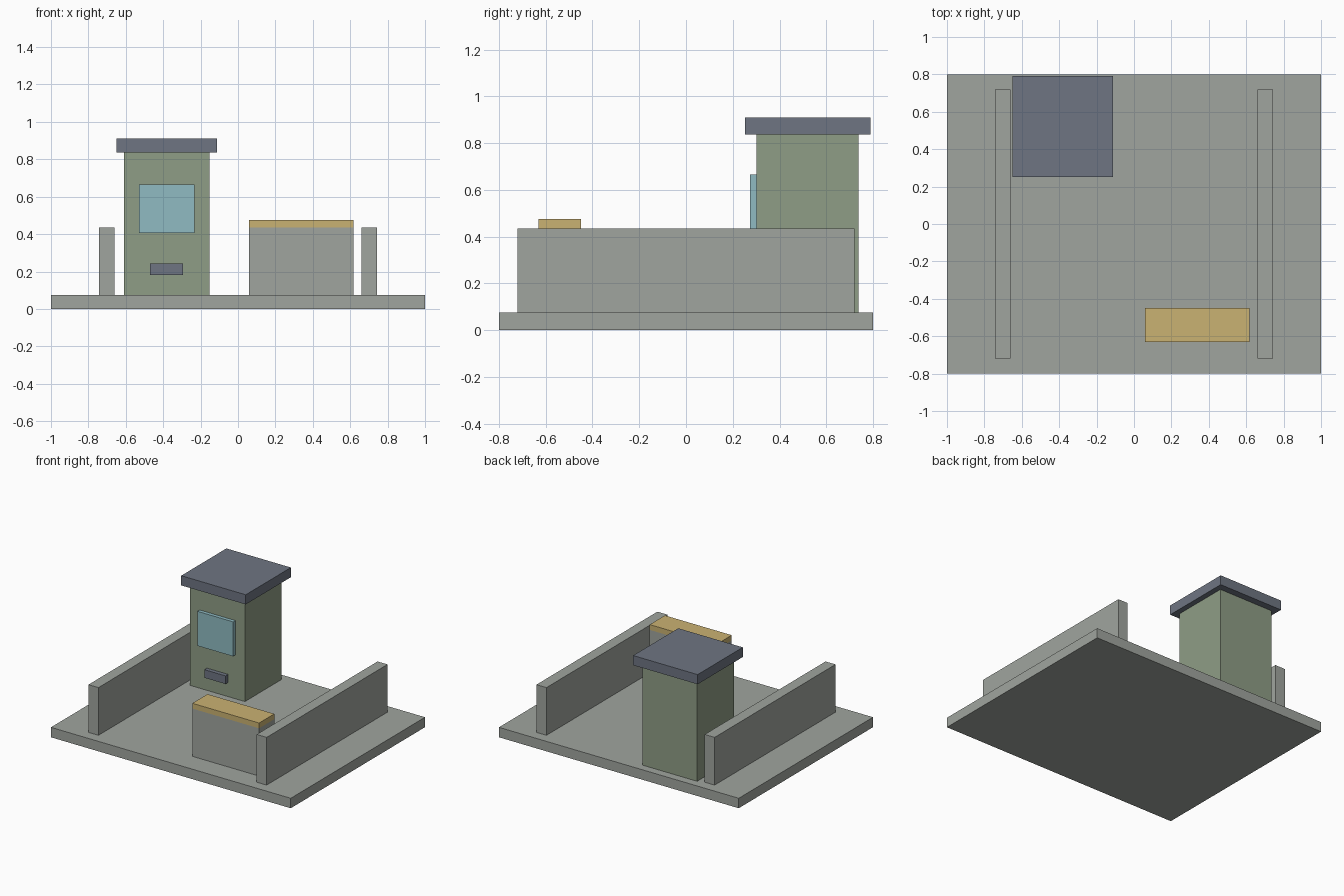
import bpy
import bmesh

if "Cube" in bpy.data.objects:
    bpy.data.objects.remove(bpy.data.objects["Cube"])


def material(name, rgb):
    """Flat material from 0-255 display colour, stored as linear."""
    lin = [((c / 255 + 0.055) / 1.055) ** 2.4 for c in rgb]
    m = bpy.data.materials.new(name)
    m.diffuse_color = (*lin, 1.0)
    m.use_nodes = True
    m.node_tree.nodes["Principled BSDF"].inputs["Base Color"].default_value = m.diffuse_color
    return m


concrete = material("concrete_grey", (160, 165, 159))
sage = material("sage_green", (143, 157, 134))
slate = material("slate_blue", (110, 117, 130))
glass = material("pale_blue_glass", (144, 187, 194))
ochre = material("ochre", (202, 178, 114))


def box(name, x, y, z, mat):
    """Box from (min, max) ranges on each axis."""
    bm = bmesh.new()
    bmesh.ops.create_cube(bm, size=1)
    for v in bm.verts:
        v.co = [r[0] if c < 0 else r[1] for c, r in zip(v.co, (x, y, z))]
    mesh = bpy.data.meshes.new(name)
    bm.to_mesh(mesh)
    bm.free()
    mesh.materials.append(mat)
    obj = bpy.data.objects.new(name, mesh)
    bpy.context.collection.objects.link(obj)
    return obj


FLOOR = 0.075   # top of the slab
WALL = 0.435    # top of the low walls
EAVE = 0.837    # underside of the booth roof

# Ground slab
box("base_slab", (-1, 1), (-0.8, 0.8), (0, FLOOR), concrete)

# Low side walls
for side, x in (("left", (-0.743, -0.66)), ("right", (0.66, 0.743))):
    box(side + "_wall", x, (-0.72, 0.72), (FLOOR, WALL), concrete)

# Booth with overhanging flat roof
box("booth_body", (-0.61, -0.153), (0.301, 0.738), (FLOOR, EAVE), sage)
box("booth_roof", (-0.65, -0.112), (0.252, 0.79), (EAVE, 0.91), slate)

# Window and tray on the booth front
box("booth_window", (-0.53, -0.233), (0.274, 0.301), (0.405, 0.665), glass)
box("booth_tray", (-0.47, -0.293), (0.27, 0.301), (0.182, 0.243), slate)

# Counter block with coloured top
box("counter_body", (0.06, 0.617), (-0.63, -0.449), (FLOOR, WALL), concrete)
box("counter_top", (0.06, 0.617), (-0.63, -0.449), (WALL, 0.475), ochre)
